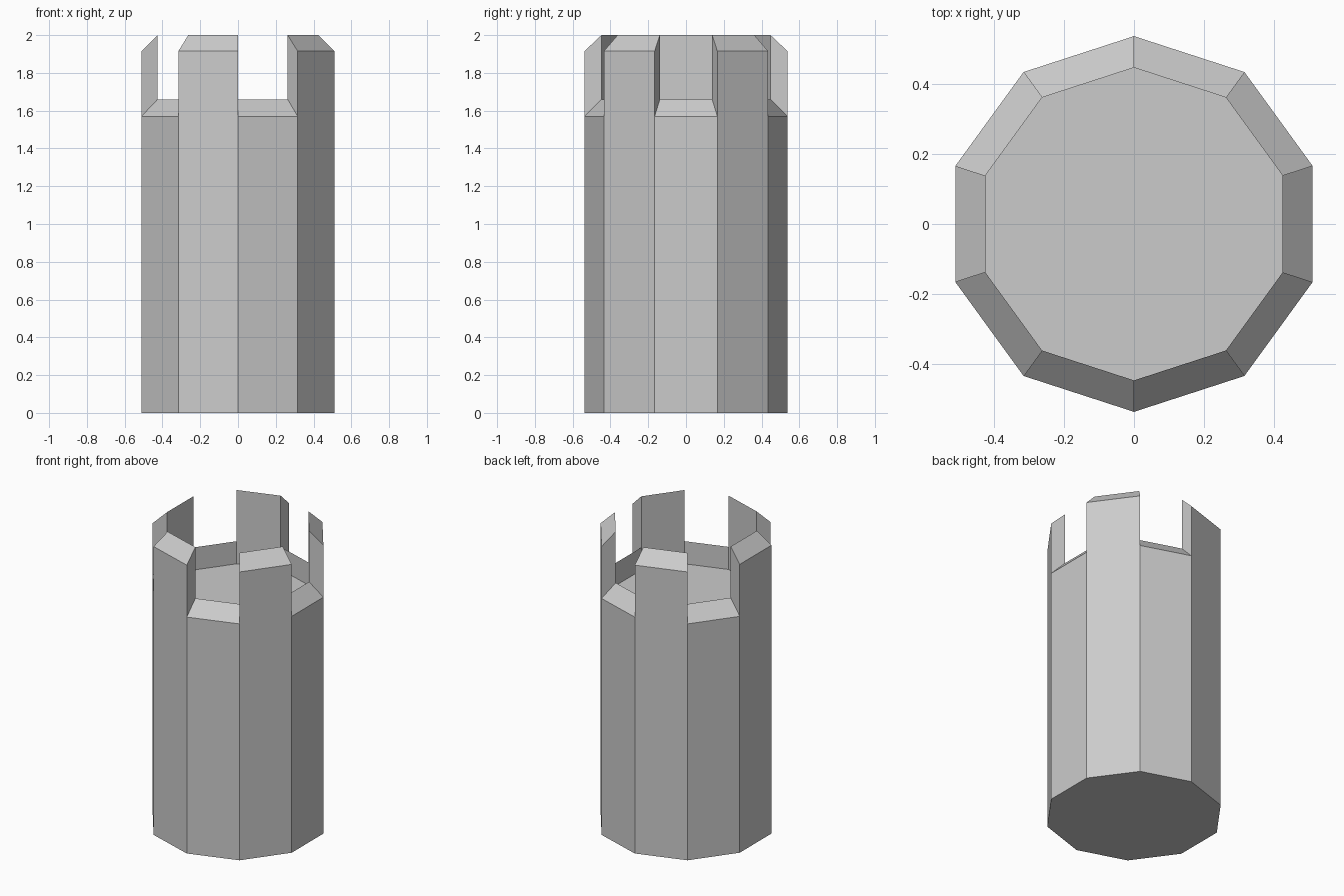
import bpy, bmesh
from math import sin, cos, radians

if "Cube" in bpy.data.objects:
    bpy.data.objects.remove(bpy.data.objects["Cube"])

SIDES = 10
R_OUT, R_IN = 0.5375, 0.4475
FLOOR_Z = 1.51

bm = bmesh.new()


def ring(radius, z):
    # decagon with one corner pointing to the front
    angles = [radians(-90 + 360 / SIDES * i) for i in range(SIDES)]
    return [bm.verts.new((radius * cos(a), radius * sin(a), z)) for a in angles]


base = ring(R_OUT, 0.0)
out_low, out_high = ring(R_OUT, 1.57), ring(R_OUT, 1.915)
in_low, in_high = ring(R_IN, 1.66), ring(R_IN, 2.0)
floor = ring(R_IN, FLOOR_Z)

# underside and sunken roof floor
bm.faces.new(base[::-1])
bm.faces.new(floor)

for i in range(SIDES):
    j = (i + 1) % SIDES
    if i % 2:
        # raised battlement: outer wall, sloped top, inner wall
        bm.faces.new((base[i], base[j], out_low[j], out_high[j], out_high[i], out_low[i]))
        bm.faces.new((out_high[i], out_high[j], in_high[j], in_high[i]))
        bm.faces.new((floor[j], floor[i], in_low[i], in_high[i], in_high[j], in_low[j]))
    else:
        # low gap: outer wall, sloped sill, inner wall
        bm.faces.new((base[i], base[j], out_low[j], out_low[i]))
        bm.faces.new((out_low[i], out_low[j], in_low[j], in_low[i]))
        bm.faces.new((floor[j], floor[i], in_low[i], in_low[j]))
    # battlement end wall at each corner
    bm.faces.new((out_low[i], out_high[i], in_high[i], in_low[i]))

bmesh.ops.recalc_face_normals(bm, faces=bm.faces)
mesh = bpy.data.meshes.new("tower")
bm.to_mesh(mesh)
bm.free()
bpy.context.collection.objects.link(bpy.data.objects.new("tower", mesh))
